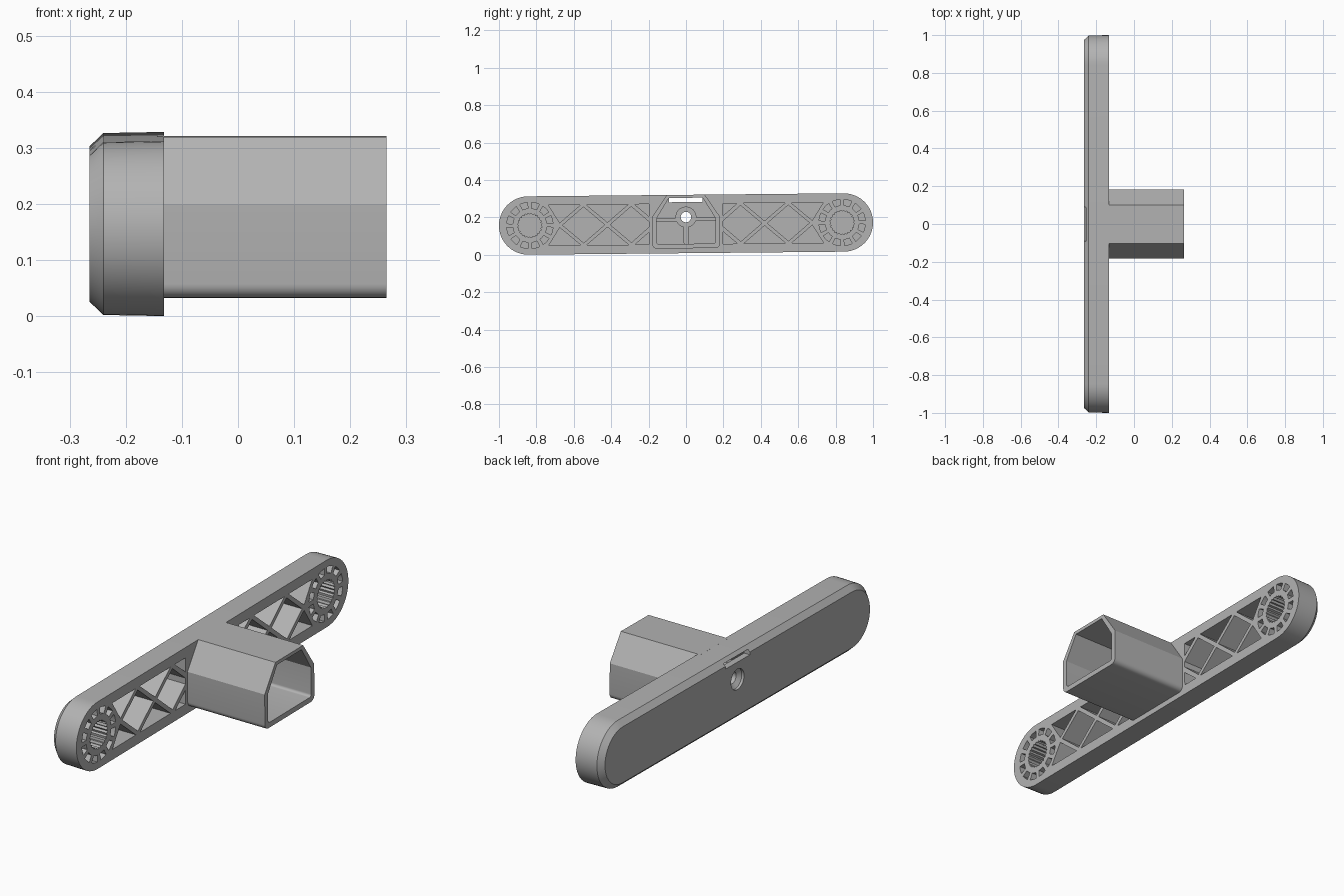
import bpy, bmesh
from math import cos, sin, pi, radians
from mathutils import Matrix

old = bpy.data.objects.get("Cube")
if old:
    bpy.data.objects.remove(old)

grey = bpy.data.materials.new("plain grey")
grey.use_nodes = True
COL = (0.45, 0.45, 0.45, 1)
grey.diffuse_color = COL
grey.node_tree.nodes["Principled BSDF"].inputs["Base Color"].default_value = COL

BACK, FRONT, FLOOR, TIP = -0.265, -0.132, -0.235, 0.265
R, END = 0.156, 0.844          # bar end radius and its centre
HOLE_Z = 0.037


def loft(bm, rings, closed=False):
    """Skin (x, [(y, z)...]) rings into a solid, or into a tube if closed."""
    loops = [[bm.verts.new((x, y, z)) for y, z in pts] for x, pts in rings]
    n = len(loops[0])
    pairs = list(zip(loops, loops[1:])) + ([(loops[-1], loops[0])] if closed else [])
    for a, b in pairs:
        for i in range(n):
            j = (i + 1) % n
            bm.faces.new((a[i], a[j], b[j], b[i]))
    if not closed:
        bm.faces.new(loops[0])
        bm.faces.new(loops[-1])


def make(name, solids, closed=False):
    bm = bmesh.new()
    for rings in solids:
        loft(bm, rings, closed)
    bmesh.ops.recalc_face_normals(bm, faces=bm.faces)
    me = bpy.data.meshes.new(name)
    bm.to_mesh(me)
    bm.free()
    ob = bpy.data.objects.new(name, me)
    bpy.context.collection.objects.link(ob)
    me.materials.append(grey)
    return ob


def cut(ob, *cutters):
    for c in cutters:
        m = ob.modifiers.new("cut", 'BOOLEAN')
        m.operation, m.solver, m.object = 'DIFFERENCE', 'EXACT', c
    bpy.context.view_layer.update()
    dg = bpy.context.evaluated_depsgraph_get()
    me = bpy.data.meshes.new_from_object(ob.evaluated_get(dg))
    ob.modifiers.clear()
    ob.data = me


def arc(cy, cz, r, a0, a1, n):
    return [(cy + r * cos(radians(a0 + (a1 - a0) * i / n)),
             cz + r * sin(radians(a0 + (a1 - a0) * i / n))) for i in range(n + 1)]


def circle(cy, cz, r, n=32):
    return arc(cy, cz, r, 0, 360, n)[:-1]


def stadium(r):
    return arc(END, 0, r, -90, 90, 24) + arc(-END, 0, r, 90, 270, 24)


def prism(pts, x0, x1):
    return [(x0, pts), (x1, pts)]


def rect(y0, y1, z0, z1):
    return [(y0, z0), (y1, z0), (y1, z1), (y0, z1)]


def house(w, bottom, shoulder, top_w, top, r):
    """Post section: rounded lower corners, sloped upper sides."""
    return (arc(w - r, bottom + r, r, -90, 0, 6) + [(w, shoulder), (top_w, top),
            (-top_w, top), (-w, shoulder)] + arc(-w + r, bottom + r, r, 180, 270, 6))


# Bar with a chamfered back edge
bar = make("bar", [[(BACK, stadium(R - 0.026)), (-0.24, stadium(R - 0.002)),
                    (FRONT, stadium(R))]])

# Hollow post
outer = house(0.182, -0.130, 0.037, 0.102, 0.156, 0.025)
inner = house(0.158, -0.106, 0.030, 0.090, 0.140, 0.012)
post = make("post", [[(FRONT - 0.012, outer), (TIP, outer), (TIP, inner),
                      (FRONT - 0.012, inner)]], closed=True)

# Truss pockets, slot rings and splined bores
H, HALF, PITCH = 0.108, 0.1125, 0.255
cells = []
for s in (-1, 1):
    for k in range(2):
        d = 0.2925 + k * PITCH
        cells.append([(d - HALF, 0), (d, -0.096), (d + HALF, 0), (d, 0.096)]
                     if k else [(0.198, -0.014), (d, -0.096), (d + HALF, 0),
                                (d, 0.096), (0.198, 0.014)])
    for v in (-1, 1):
        cells += [[(0.198, v * H), (0.275, v * H), (0.198, v * 0.043)],
                  [(0.42 - HALF, v * H), (0.42 + HALF, v * H), (0.42, v * 0.013)],
                  [(0.675 - HALF, v * H), (0.735, v * H), (0.675, v * 0.013)]]
    for i in range(12):
        a = i * 30 + 15
        cells.append(arc(0.835, 0, 0.124, a - 10, a + 10, 3)
                     + arc(0.835, 0, 0.092, a + 9, a - 9, 3))
    cells.append([(0.835 + r * cos(i * pi / 24), r * sin(i * pi / 24))
                  for i in range(48) for r in [0.066 if i % 2 else 0.059]])
    if s < 0:
        half = len(cells) // 1
        cells = [[(-y, z) for y, z in c] for c in cells[:half]]
pockets = make("pocket_cutter", [prism(c, FLOOR, 0) for c in cells])
cavity = make("cavity_cutter", [prism(inner, FLOOR, 0)])
notch = make("notch_cutter", [prism(rect(-0.09, 0.09, 0.117, 0.140), -0.3, -0.2)])

# Screw hole, countersunk from the back
hole = make("hole_cutter", [[(-0.3, circle(0, HOLE_Z, 0.048)),
                             (BACK + 0.012, circle(0, HOLE_Z, 0.048)),
                             (-0.238, circle(0, HOLE_Z, 0.028)),
                             (0, circle(0, HOLE_Z, 0.028))]])
cut(bar, pockets, cavity, notch, hole)

# Screw boss and stiffening ribs inside the post
X0, X1 = FLOOR - 0.004, -0.15
boss = make("screw_boss", [prism(circle(0, HOLE_Z, 0.056), X0, X1)])
cut(boss, hole)
ribs = make("inner_ribs", [prism(rect(-0.165, -0.05, 0.015, 0.033), X0, X1),
                           prism(rect(0.05, 0.165, 0.015, 0.033), X0, X1),
                           prism(rect(-0.013, 0.013, -0.11, -0.012), X0, X1)])

for c in (pockets, cavity, notch, hole):
    bpy.data.objects.remove(c)

# Slight tilt of the whole bracket, lifted to the ground
place = Matrix.Translation((0, 0, 0.1645)) @ Matrix.Rotation(radians(0.55), 4, 'X')
for ob in (bar, post, boss, ribs):
    ob.data.transform(place)
    ob.data.shade_smooth()
    ob.data.set_sharp_from_angle(angle=radians(30))
